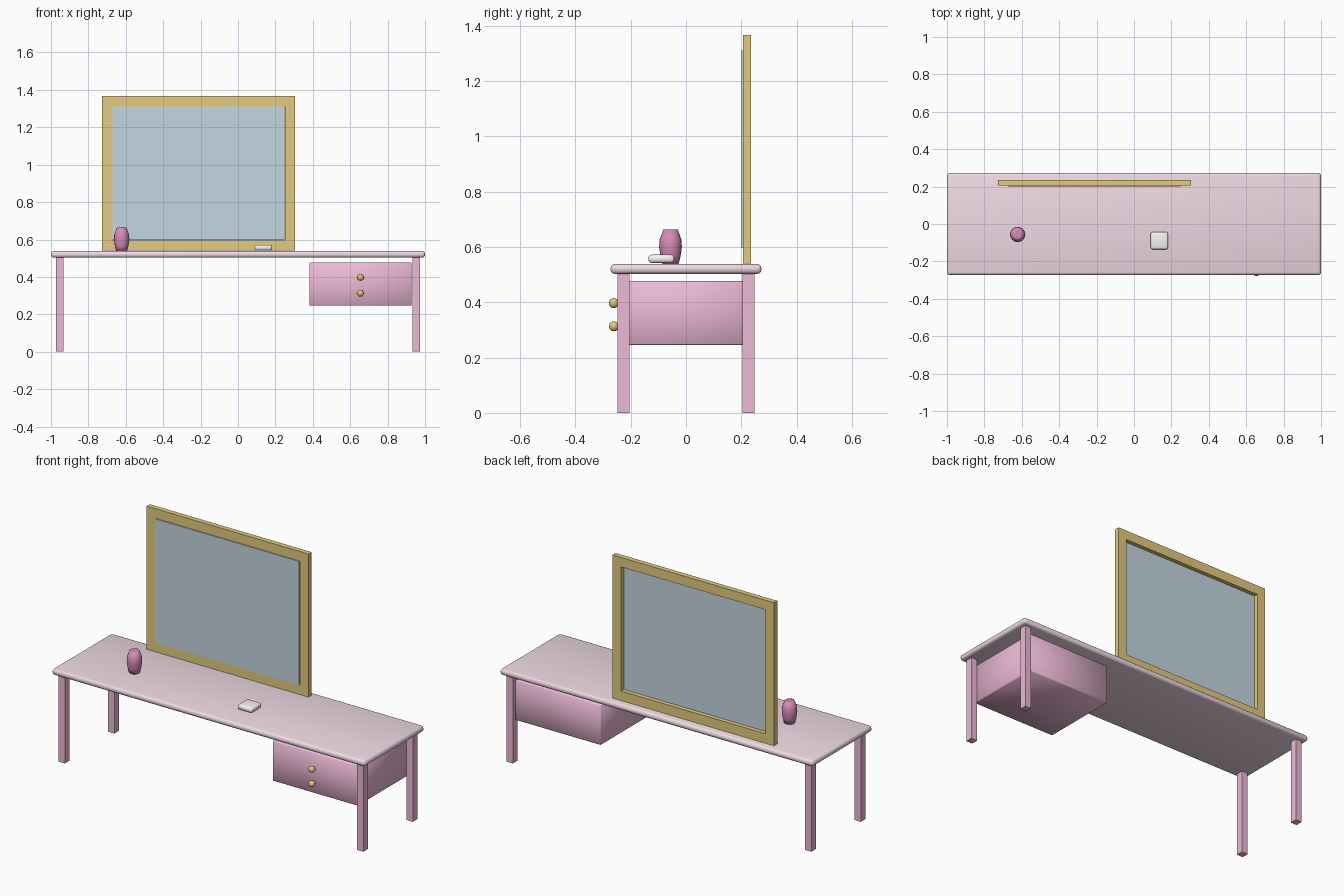
import bpy, bmesh, math
from mathutils import Matrix

if "Cube" in bpy.data.objects:
    bpy.data.objects.remove(bpy.data.objects["Cube"])


def mat(name, r, g, b):
    m = bpy.data.materials.new(name)
    m.diffuse_color = (r, g, b, 1)
    m.use_nodes = True
    m.node_tree.nodes["Principled BSDF"].inputs["Base Color"].default_value = m.diffuse_color
    return m


PALE = mat("pale_pink", 0.87, 0.70, 0.78)
PINK = mat("pink", 0.84, 0.49, 0.68)
GOLD = mat("gold", 0.77, 0.60, 0.21)
GLASS = mat("glass", 0.55, 0.68, 0.75)
PLUM = mat("plum", 0.66, 0.26, 0.46)
CREAM = mat("cream", 0.93, 0.92, 0.89)


def finish(name, bm, material, smooth=False):
    bmesh.ops.recalc_face_normals(bm, faces=bm.faces[:])
    for f in bm.faces:
        f.smooth = smooth
    me = bpy.data.meshes.new(name)
    bm.to_mesh(me)
    bm.free()
    me.materials.append(material)
    ob = bpy.data.objects.new(name, me)
    bpy.context.collection.objects.link(ob)
    return ob


def box(name, xs, ys, zs, material, bevel=0, segments=2):
    """Box from min/max ranges; bevelled boxes are smooth shaded."""
    bm = bmesh.new()
    bmesh.ops.create_cube(bm, size=1)
    for v in bm.verts:
        v.co = [(r[0] + r[1]) / 2 + c * (r[1] - r[0])
                for c, r in zip(v.co, (xs, ys, zs))]
    if bevel:
        bmesh.ops.bevel(bm, geom=bm.edges[:], offset=bevel, segments=segments,
                        profile=0.5, affect='EDGES')
    return finish(name, bm, material, bevel > 0)


def lathe(name, profile, centre, sides, material):
    bm = bmesh.new()
    rings = [[bm.verts.new((centre[0] + r * math.cos(2 * math.pi * i / sides),
                            centre[1] + r * math.sin(2 * math.pi * i / sides), z))
              for i in range(sides)] for r, z in profile]
    for a, b in zip(rings, rings[1:]):
        for i in range(sides):
            j = (i + 1) % sides
            bm.faces.new((a[i], a[j], b[j], b[i]))
    bm.faces.new(rings[0])
    bm.faces.new(rings[-1])
    return finish(name, bm, material, True)


# Table top
box("table_top", (-1, 1), (-0.273, 0.273), (0.503, 0.538), PALE, 0.015, 3)

# Four square legs
for sx, side in ((-1, "left"), (1, "right")):
    for sy, end in ((-1, "front"), (1, "back")):
        x, y = sx * 0.953, sy * 0.226
        box(f"{end}_{side}_leg", (x - 0.02, x + 0.02), (y - 0.021, y + 0.021),
            (0, 0.505), PINK)

# Drawer box hung under the right side, with two knobs
box("drawer_box", (0.382, 0.928), (-0.232, 0.232), (0.246, 0.477), PINK, 0.004, 1)
for name, z in (("upper_knob", 0.397), ("lower_knob", 0.313)):
    bm = bmesh.new()
    bmesh.ops.create_uvsphere(bm, u_segments=16, v_segments=10, radius=0.018,
                              matrix=Matrix.Translation((0.655, -0.261, z)))
    finish(name, bm, GOLD, True)

# Mirror frame: open rectangular ring
x0, x1, z0, z1, w = -0.727, 0.306, 0.541, 1.367, 0.055
bm = bmesh.new()
loops = []
for y in (0.206, 0.235):
    for d in (0, w):
        loops.append([bm.verts.new(p) for p in (
            (x0 + d, y, z0 + d), (x1 - d, y, z0 + d),
            (x1 - d, y, z1 - d), (x0 + d, y, z1 - d))])
front_out, front_in, back_out, back_in = loops
for a, b in ((front_out, front_in), (front_in, back_in),
             (back_in, back_out), (back_out, front_out)):
    for i in range(4):
        j = (i + 1) % 4
        bm.faces.new((a[i], a[j], b[j], b[i]))
finish("mirror_frame", bm, GOLD)

# Mirror glass, standing slightly proud of the frame
box("mirror_glass", (x0 + w + 0.002, x1 - w - 0.002), (0.201, 0.212),
    (z0 + w + 0.001, z1 - w - 0.001), GLASS)

# Vase
lathe("vase", [(0.029, 0.538), (0.036, 0.565), (0.041, 0.598), (0.040, 0.625),
               (0.026, 0.663), (0.018, 0.663)], (-0.622, -0.056), 16, PLUM)

# Small rounded dish
dish = box("dish", (0.089, 0.183), (-0.136, -0.042), (0.542, 0.572), CREAM, 0.012, 3)
